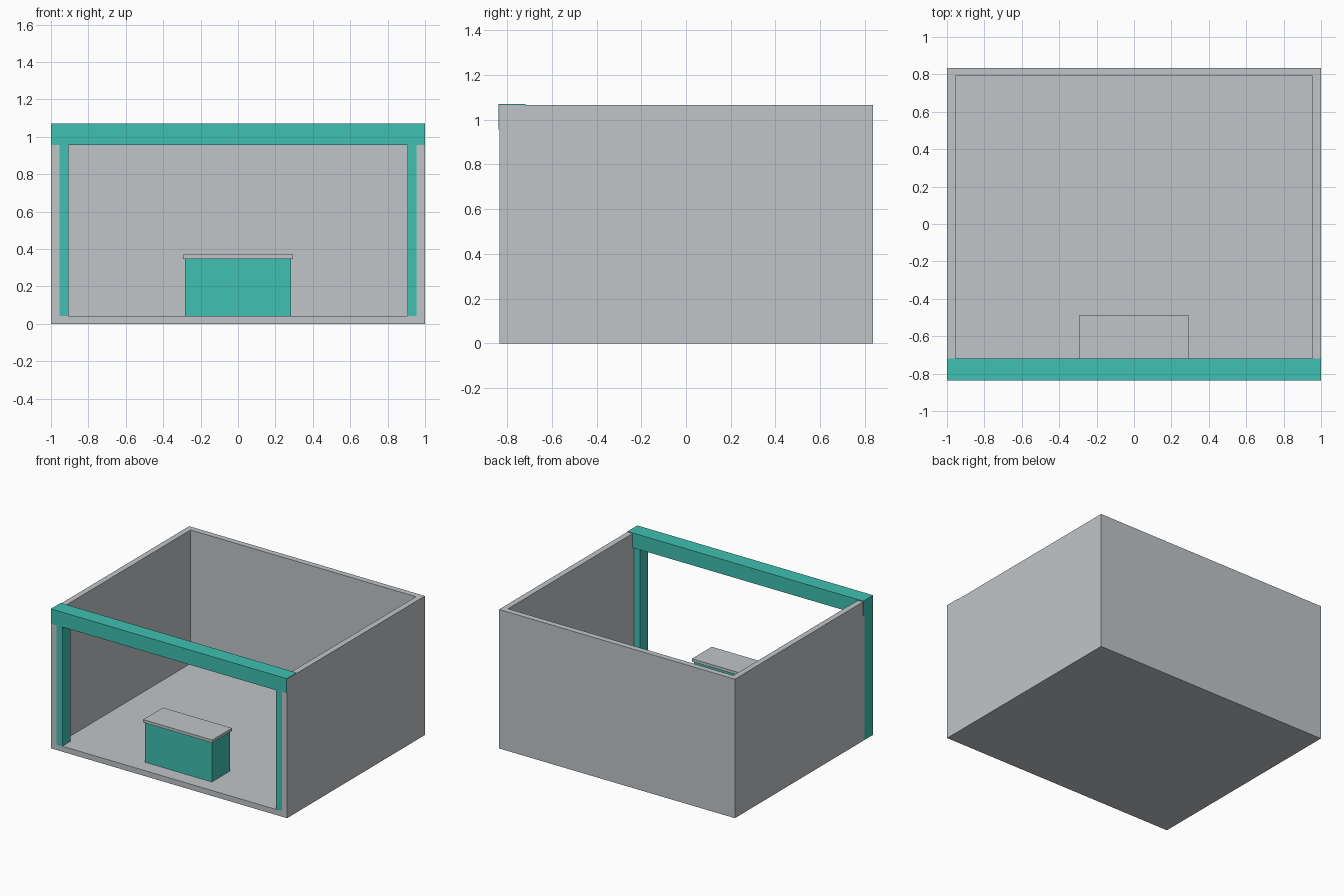
import bpy

if "Cube" in bpy.data.objects:
    bpy.data.objects.remove(bpy.data.objects["Cube"])


def material(name, color):
    m = bpy.data.materials.new(name)
    m.diffuse_color = (*color, 1.0)
    m.use_nodes = True
    m.node_tree.nodes["Principled BSDF"].inputs["Base Color"].default_value = m.diffuse_color
    return m


GREY = material("light_grey", (0.53, 0.56, 0.58))
TEAL = material("teal", (0.05, 0.53, 0.44))


def box(name, xs, ys, zs, mat):
    """Box spanning the given (min, max) ranges."""
    bpy.ops.mesh.primitive_cube_add(size=1)
    ob = bpy.context.object
    ob.name = name
    ob.location = [(a + b) / 2 for a, b in (xs, ys, zs)]
    ob.scale = [b - a for a, b in (xs, ys, zs)]
    bpy.ops.object.transform_apply(location=True, rotation=False, scale=True)
    ob.data.materials.append(mat)
    return ob


FRONT, BACK, TOP = -0.834, 0.835, 1.065

# Shell: floor slab, back wall and two side walls, open at the front and top
box("floor", (-0.999, 1.0), (FRONT, BACK), (0, 0.042), GREY)
box("back_wall", (-0.999, 1.0), (0.79, BACK), (0.042, TOP), GREY)
box("left_wall", (-0.999, -0.955), (FRONT, 0.79), (0.042, TOP), GREY)
box("right_wall", (0.955, 1.0), (FRONT, 0.79), (0.042, TOP), GREY)

# Front frame: the left post shows through the outer side, the right one does not
box("left_post", (-1.0, -0.905), (FRONT + 0.001, -0.735), (0.001, 0.96), TEAL)
box("right_post", (0.905, 0.999), (FRONT + 0.001, -0.735), (0.001, 0.96), TEAL)
box("front_beam", (-1.0, 0.999), (-0.837, -0.718), (0.957, 1.07), TEAL)

# Reception counter with an overhanging top
box("counter_body", (-0.283, 0.283), (-0.72, -0.50), (0.03, 0.348), TEAL)
box("counter_top", (-0.293, 0.293), (-0.73, -0.49), (0.348, 0.37), GREY)
